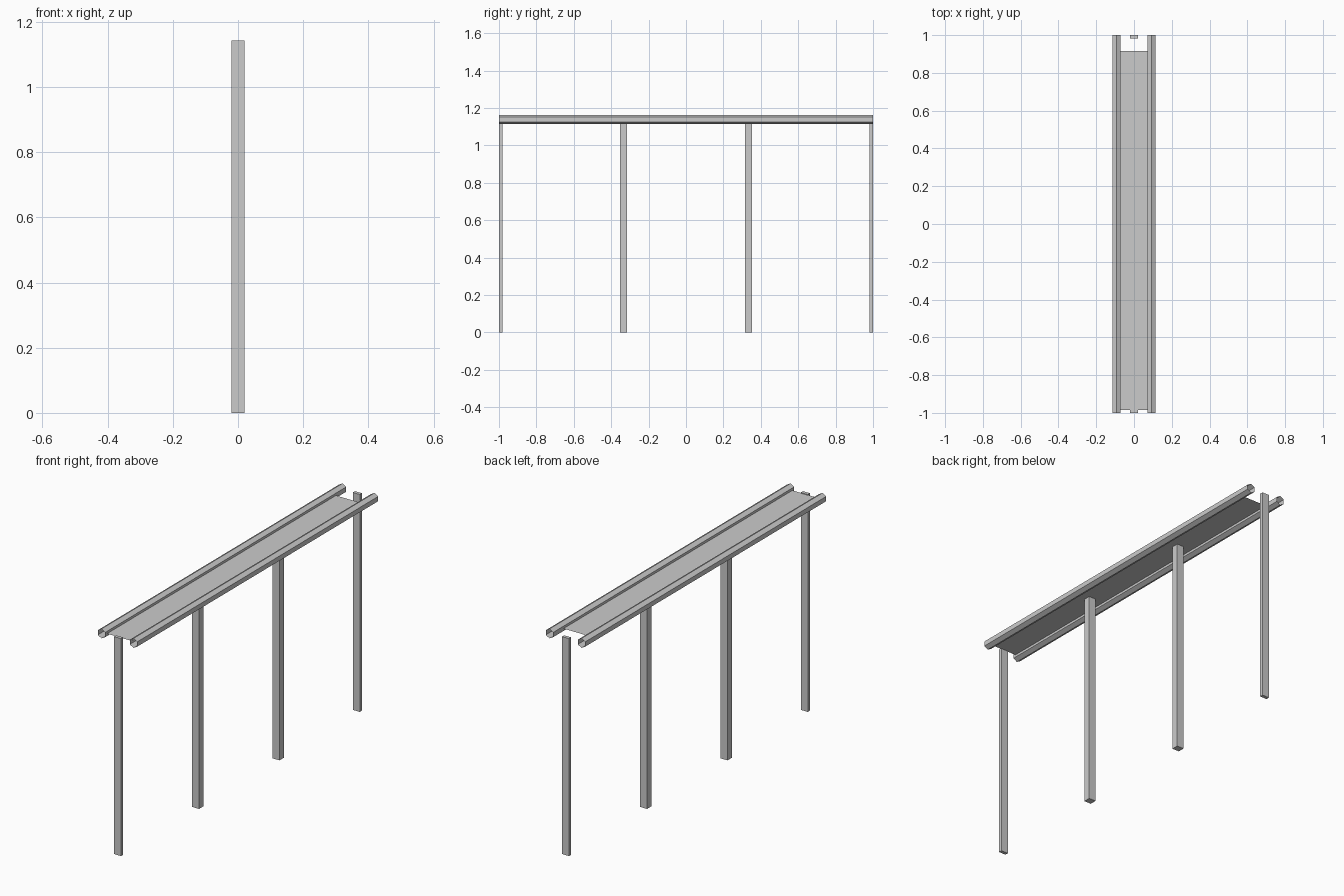
import bpy, bmesh, math

if "Cube" in bpy.data.objects:
    bpy.data.objects.remove(bpy.data.objects["Cube"])

RAIL_Z, RAIL_X, RAIL_R = 1.138, 0.093, 0.025


def make_object(name, bm):
    mesh = bpy.data.meshes.new(name)
    bm.to_mesh(mesh)
    bm.free()
    obj = bpy.data.objects.new(name, mesh)
    bpy.context.collection.objects.link(obj)
    return obj


def box(name, x0, x1, y0, y1, z0, z1):
    bm = bmesh.new()
    bmesh.ops.create_cube(bm, size=1)
    for v in bm.verts:
        v.co.x = x1 if v.co.x > 0 else x0
        v.co.y = y1 if v.co.y > 0 else y0
        v.co.z = z1 if v.co.z > 0 else z0
    return make_object(name, bm)


# Open-ended six-sided rails along both sides
def rail(name, x):
    bm = bmesh.new()
    rings = []
    for y in (-1, 1):
        rings.append([bm.verts.new((x + RAIL_R * math.sin(i * math.pi / 3), y,
                                    RAIL_Z + RAIL_R * math.cos(i * math.pi / 3)))
                      for i in range(6)])
    a, b = rings
    for i in range(6):
        j = (i + 1) % 6
        bm.faces.new((a[i], b[i], b[j], a[j]))
    bmesh.ops.recalc_face_normals(bm, faces=bm.faces)
    return make_object(name, bm)


rail("left_rail", -RAIL_X)
rail("right_rail", RAIL_X)

# Thin flat deck between the rails, stopping short at the back
bm = bmesh.new()
w = 0.072
bm.faces.new([bm.verts.new((x, y, RAIL_Z)) for x, y in
              ((-w, -0.985), (w, -0.985), (w, 0.915), (-w, 0.915))])
make_object("deck", bm)

# Posts: half-depth at the ends, full-depth in between
for name, y0, y1, top in (("front_post", -1, -0.982, 1.142),
                          ("front_middle_post", -0.352, -0.316, RAIL_Z - 0.001),
                          ("back_middle_post", 0.316, 0.352, RAIL_Z - 0.001),
                          ("back_post", 0.982, 1, 1.142)):
    box(name, -0.02, 0.02, y0, y1, 0, top)
